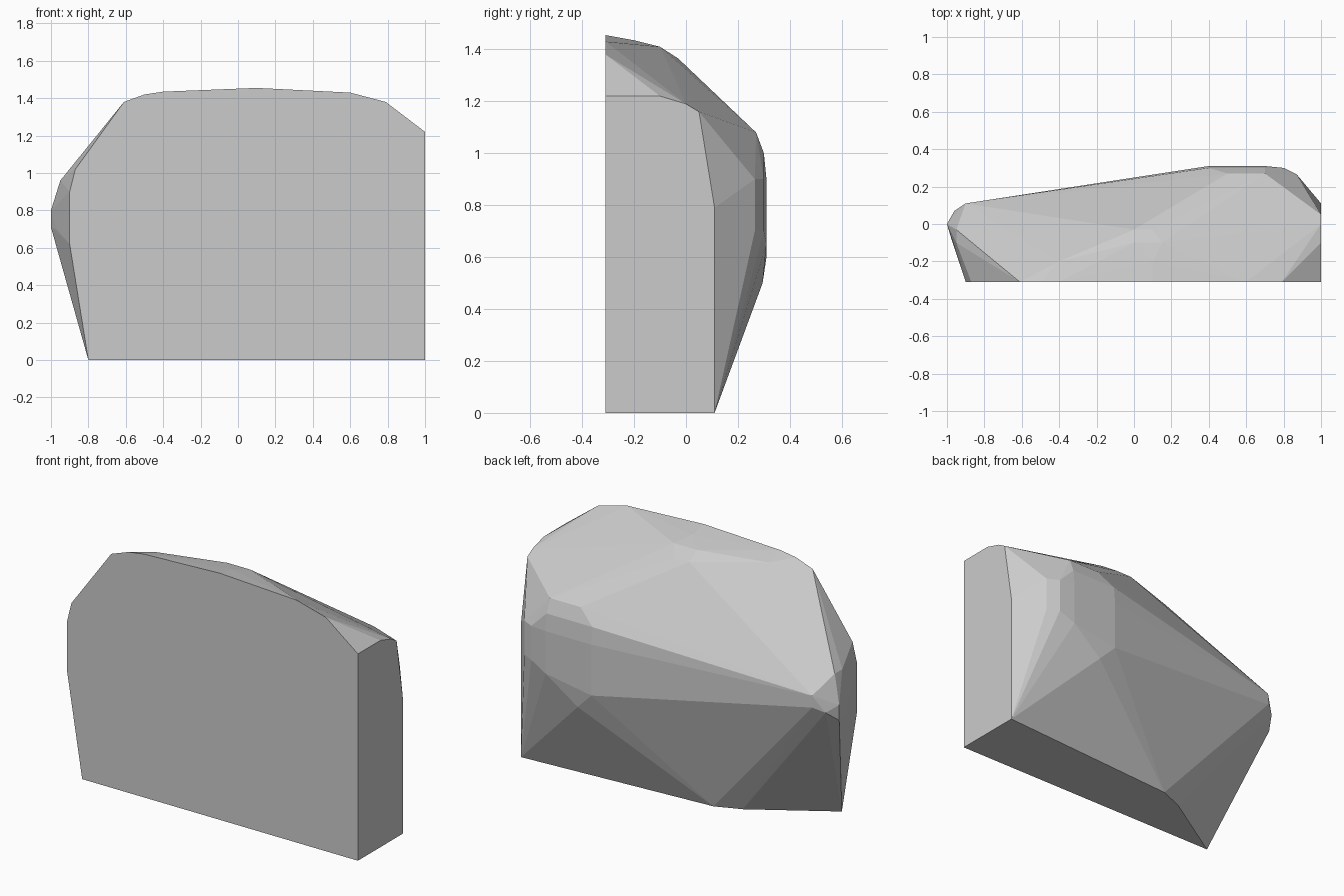
import bpy, bmesh

# Flat front outline (x, z), lying on the plane y = -0.31
FRONT = [(-0.8, 0), (1, 0), (1, 1.22), (0.79, 1.38), (0.6, 1.43), (0.1, 1.455),
         (-0.4, 1.435), (-0.5, 1.42), (-0.61, 1.38), (-0.87, 1.02), (-0.9, 0.9), (-0.9, 0.62)]
# Flat right end outline (y, z), on the plane x = 1
END = [(0.11, 0), (0.11, 0.79), (0.05, 1.16), (0, 1.19), (-0.1, 1.22)]
# Chamfered rear corner of the base (x, y), on z = 0
BASE = [(-0.2, 0.03), (-0.35, -0.03), (-0.46, -0.1)]
# Rounded bulge at the back
BULGE = [(0.4, 0.31, 0.6), (0.4, 0.31, 0.9), (0.7, 0.31, 0.65), (0.7, 0.31, 0.9),
         (0.5, 0.295, 0.5), (0.4, 0.3, 1.0), (0.7, 0.3, 1.0), (0.5, 0.27, 1.08),
         (0.7, 0.27, 1.08), (0.8, 0.3, 0.7), (0.8, 0.3, 0.9), (0.87, 0.265, 0.7),
         (0.87, 0.265, 0.9)]
# Narrow left nose
NOSE = [(-1, 0, 0.71), (-1, 0, 0.8), (-0.96, 0.07, 0.77), (-0.9, 0.11, 0.8),
        (-0.9, 0.11, 0.87), (-0.97, -0.1, 0.7), (-0.95, -0.03, 0.96), (-0.95, -0.1, 0.96)]
# Soft crown on the upper edge
CROWN = [(0.1, -0.2, 1.435), (0, -0.1, 1.41), (0.15, -0.1, 1.41),
         (0, -0.03, 1.365), (0.1, -0.03, 1.365), (-0.4, -0.2, 1.405)]

points = [(x, -0.31, z) for x, z in FRONT]
points += [(1, y, z) for y, z in END]
points += [(x, y, 0) for x, y in BASE]
points += BULGE + NOSE + CROWN

# Faceted block: the convex skin wrapped around all the outlines
bm = bmesh.new()
for p in points:
    bm.verts.new(p)
hull = bmesh.ops.convex_hull(bm, input=bm.verts[:])
loose = [v for v in bm.verts if not v.link_faces]
bmesh.ops.delete(bm, geom=loose, context='VERTS')
bmesh.ops.dissolve_limit(bm, angle_limit=0.01, verts=bm.verts[:], edges=bm.edges[:])
bmesh.ops.recalc_face_normals(bm, faces=bm.faces[:])
mesh = bpy.data.meshes.new("faceted_block")
bm.to_mesh(mesh)
bm.free()
bpy.context.collection.objects.link(bpy.data.objects.new("faceted_block", mesh))
